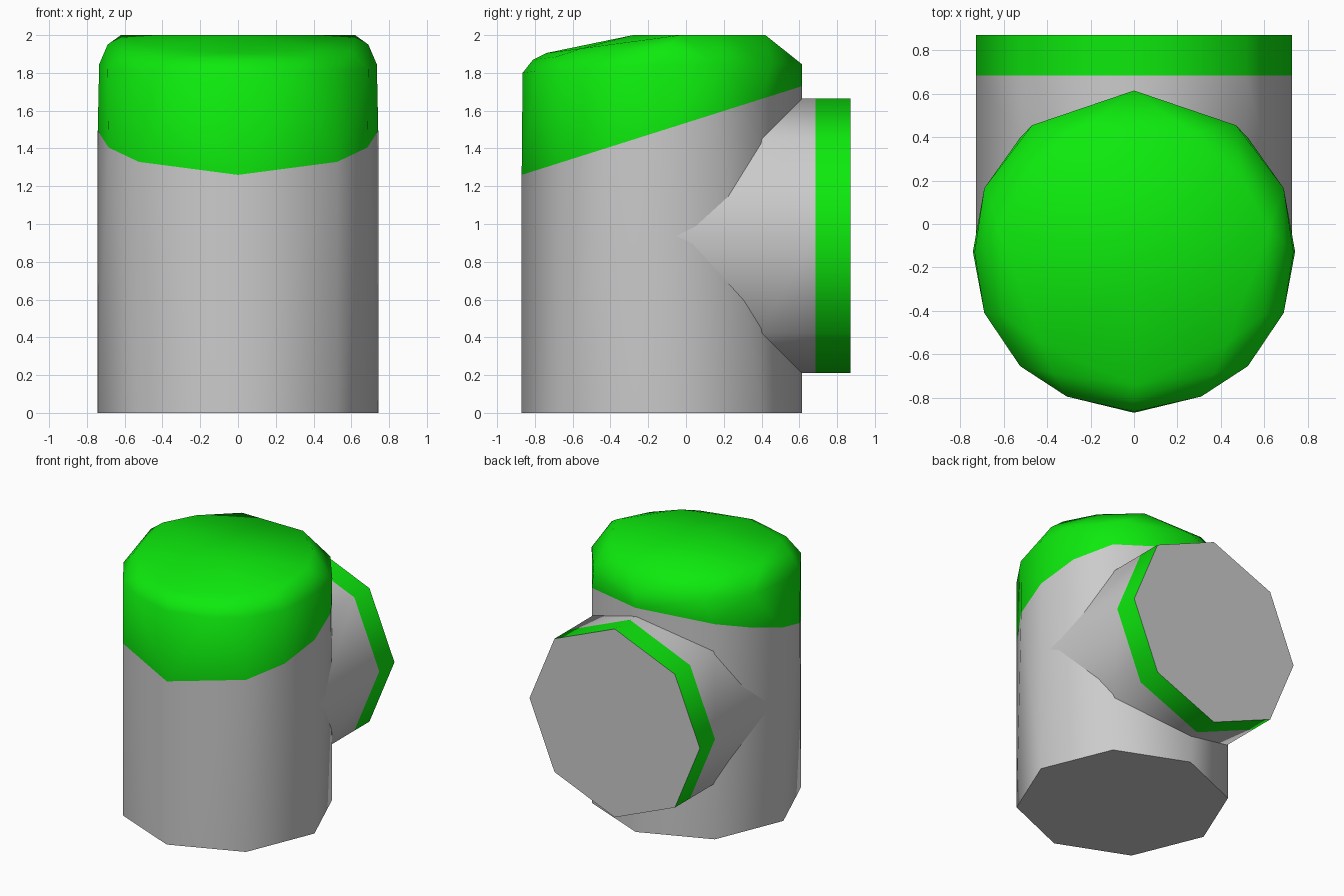
import bpy, bmesh, math

if "Cube" in bpy.data.objects:
    bpy.data.objects.remove(bpy.data.objects["Cube"])

green = bpy.data.materials.new("green")
green.diffuse_color = (0.004, 0.82, 0.004, 1)
green.use_nodes = True
green.node_tree.nodes["Principled BSDF"].inputs["Base Color"].default_value = green.diffuse_color

R, CY = 0.7425, -0.1275      # upright tube radius and centre
PR, PZ = 0.7275, 0.9375      # side pipe radius and centre height


def finish(name, bm, mat=None):
    bmesh.ops.recalc_face_normals(bm, faces=bm.faces)
    me = bpy.data.meshes.new(name)
    bm.to_mesh(me)
    bm.free()
    ob = bpy.data.objects.new(name, me)
    bpy.context.collection.objects.link(ob)
    if mat:
        me.materials.append(mat)
    bpy.ops.object.select_all(action='DESELECT')
    ob.select_set(True)
    bpy.context.view_layer.objects.active = ob
    bpy.ops.object.shade_smooth_by_angle(angle=math.radians(50))


def ring(angles):
    return [(R * math.cos(math.radians(a)), CY + R * math.sin(math.radians(a))) for a in angles]


def mirrored(pts):
    return pts + [(-x, y, z) for x, y, z in pts if x > 0]


def shell(name, seam, others, mat=None):
    """Convex shell left open along the slanted seam."""
    bm = bmesh.new()
    s = {bm.verts.new(p) for p in seam}
    for p in others:
        bm.verts.new(p)
    bmesh.ops.convex_hull(bm, input=bm.verts[:])
    bmesh.ops.delete(bm, geom=[f for f in bm.faces if all(v in s for v in f.verts)],
                     context='FACES_ONLY')
    bmesh.ops.dissolve_limit(bm, angle_limit=0.002, verts=bm.verts[:], edges=bm.edges[:])
    finish(name, bm, mat)


octagon = list(range(0, 360, 45))
seam = [(x, y, 1.26 + 0.3165 * (y + 0.87))
        for x, y in ring(octagon + [22.5, -22.5, 157.5, 202.5])]

# Upright tube below the slanted seam
shell("upright_tube", seam, [(x, y, 0) for x, y in ring(octagon)])

# Rounded green lid: shoulder, round-over and top points
shoulder = [(0, -.865, 1.80), (.31, -.795, 1.81), (.525, -.655, 1.81), (.69, -.41, 1.82),
            (.735, -.13, 1.845), (.69, .165, 1.845), (.47, .455, 1.845), (0, .615, 1.845)]
roundover = [(0, -.81, 1.87), (.37, -.69, 1.885), (.60, -.42, 1.915), (.69, -.08, 1.95)]
top = [(0, -.74, 1.905), (.43, -.55, 1.93), (.62, -.03, 2), (.5, .2, 2), (.26, .42, 2), (0, -.28, 2)]
shell("lid", seam, mirrored(shoulder + roundover + top), green)


def pipe(name, start, end, closed, mat=None):
    """Octagonal pipe along y; start and end give y for each corner."""
    bm = bmesh.new()
    rings = []
    for ys in (start, end):
        rings.append([bm.verts.new((PR * math.cos(math.radians(a)), y,
                                    PZ + PR * math.sin(math.radians(a))))
                      for a, y in zip(octagon, ys)])
    a, b = rings
    for i in range(8):
        j = (i + 1) % 8
        bm.faces.new((a[i], a[j], b[j], b[i]))
    if closed:
        bm.faces.new(b)
    finish(name, bm, mat)


# Side pipe follows the tube wall; then green band and end plate
pipe("side_pipe", [-.08, .39, .61, .39] * 1 + [-.08, .39, .61, .39], [0.685] * 8, False)
pipe("pipe_band", [0.685] * 8, [0.87] * 8, False, green)

bm = bmesh.new()
bm.faces.new([bm.verts.new((PR * math.cos(math.radians(a)), 0.87, PZ + PR * math.sin(math.radians(a))))
              for a in reversed(octagon)])
for f in bm.faces:
    f.normal_update()
    if f.normal.y < 0:
        f.normal_flip()
me = bpy.data.meshes.new("pipe_end")
bm.to_mesh(me)
bm.free()
bpy.context.collection.objects.link(bpy.data.objects.new("pipe_end", me))
